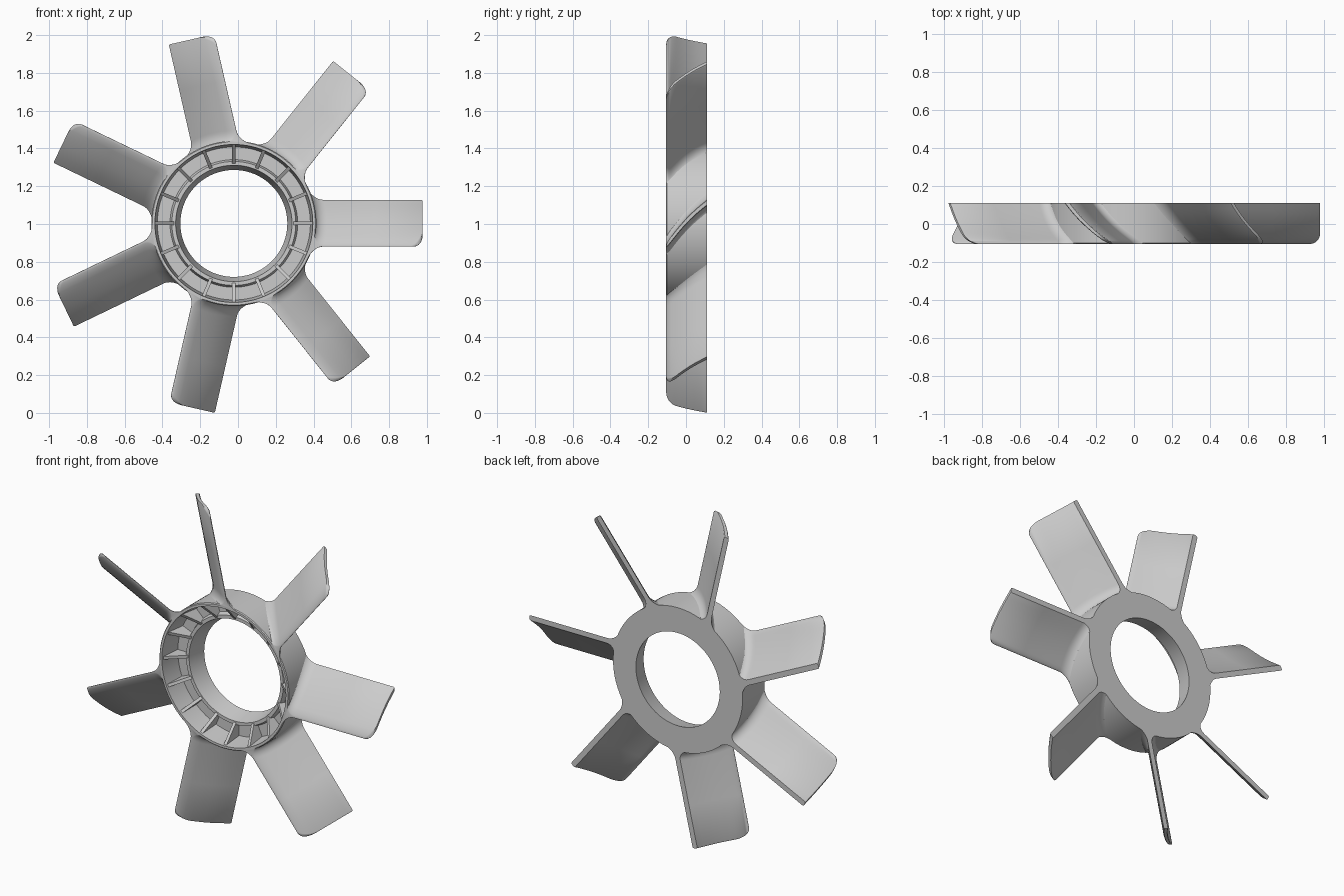
import bpy, bmesh
from math import sqrt, sin, pi, tau
from mathutils import Matrix, Vector

cube = bpy.data.objects.get("Cube")
if cube:
    bpy.data.objects.remove(cube, do_unlink=True)

CENTRE = Vector((-0.022, 0, 1.003))
FRONT, BACK = -0.105, 0.11
DEPTH = BACK - FRONT
BLADES, RIBS = 7, 16


def finish(name, bm, angle=0.6):
    bmesh.ops.recalc_face_normals(bm, faces=bm.faces)
    mesh = bpy.data.meshes.new(name)
    bm.to_mesh(mesh)
    bm.free()
    obj = bpy.data.objects.new(name, mesh)
    bpy.context.collection.objects.link(obj)
    obj.location = CENTRE
    bpy.ops.object.select_all(action='DESELECT')
    obj.select_set(True)
    bpy.context.view_layer.objects.active = obj
    bpy.ops.object.shade_smooth_by_angle(angle=angle)
    return obj


def radial_copies(bm, count):
    """Repeat the geometry evenly around the fan axis."""
    source = bm.verts[:] + bm.edges[:] + bm.faces[:]
    for i in range(1, count):
        new = bmesh.ops.duplicate(bm, geom=source)["geom"]
        bmesh.ops.rotate(bm, verts=[v for v in new if isinstance(v, bmesh.types.BMVert)],
                         cent=(0, 0, 0), matrix=Matrix.Rotation(-tau * i / count, 3, 'Y'))


# Hub: open cup with a tapered bore, turned around y
def build_hub():
    profile = [(.283, BACK), (.437, BACK), (.437, -.1), (.432, FRONT), (.418, FRONT),
               (.405, .03), (.338, .03), (.328, 0), (.308, 0)]
    bm = bmesh.new()
    verts = [bm.verts.new((r, y, 0)) for r, y in profile]
    edges = [bm.edges.new((verts[i - 1], verts[i])) for i in range(len(verts))]
    bmesh.ops.spin(bm, geom=verts + edges, cent=(0, 0, 0), axis=(0, 1, 0),
                   angle=tau, steps=112, use_merge=True)
    bmesh.ops.remove_doubles(bm, verts=bm.verts, dist=1e-5)
    finish("hub", bm)


# Ribs: sloping gussets between the bore tube and the outer rim
def build_ribs():
    profile = [(.314, .002), (.42, -.095), (.42, .06), (.314, .06)]
    bm = bmesh.new()
    face = bm.faces.new([bm.verts.new((r, y, -.009)) for r, y in profile])
    out = bmesh.ops.extrude_face_region(bm, geom=[face])["geom"]
    bmesh.ops.translate(bm, vec=(0, 0, .018),
                        verts=[v for v in out if isinstance(v, bmesh.types.BMVert)])
    radial_copies(bm, RIBS)
    finish("hub_ribs", bm)


# Blades: pitched, cambered plates with filleted roots and a rounded leading corner
def build_blades():
    fillet, corner, nose = .06, .055, .025
    tip, half = 1.0, .016
    depths = [0, .002, .006, .012, .02, .025, .035, .045, .055] + [.07 + .029 * i for i in range(6)]
    roots = [fillet * (i / 8) ** 1.6 for i in range(9)]
    bm = bmesh.new()
    sides = []
    for side in (-1, 1):
        rows = []
        for s in depths:
            f = s / DEPTH
            mid = -.119 + .228 * f + .018 * sin(pi * f)
            n = max(0, 1 - s / nose)
            thick = max(.003, half * sqrt(1 - n * n))
            c = max(0, 1 - s / corner)
            end = tip - corner * (1 - sqrt(1 - c * c))
            row = []
            for d in roots:
                flare = fillet - sqrt(fillet ** 2 - (fillet - d) ** 2)
                t = mid + side * (thick + flare)
                row.append((sqrt(.432 ** 2 - t * t) + d, FRONT + s, t))
            t = mid + side * thick
            row += [(.75, FRONT + s, t), (end - .006, FRONT + s, t),
                    (end, FRONT + s, mid + side * thick * .7)]
            rows.append([bm.verts.new(p) for p in row])
        sides.append(rows)
        for a, b in zip(rows, rows[1:]):
            for j in range(len(a) - 1):
                bm.faces.new((a[j], a[j + 1], b[j + 1], b[j]))
    low, high = sides
    # Close the leading and trailing edges, then root and tip
    for k in (0, -1):
        for j in range(len(low[0]) - 1):
            bm.faces.new((low[k][j], low[k][j + 1], high[k][j + 1], high[k][j]))
        for i in range(len(depths) - 1):
            bm.faces.new((low[i][k], low[i + 1][k], high[i + 1][k], high[i][k]))
    radial_copies(bm, BLADES)
    finish("blades", bm, .7)


build_hub()
build_ribs()
build_blades()
